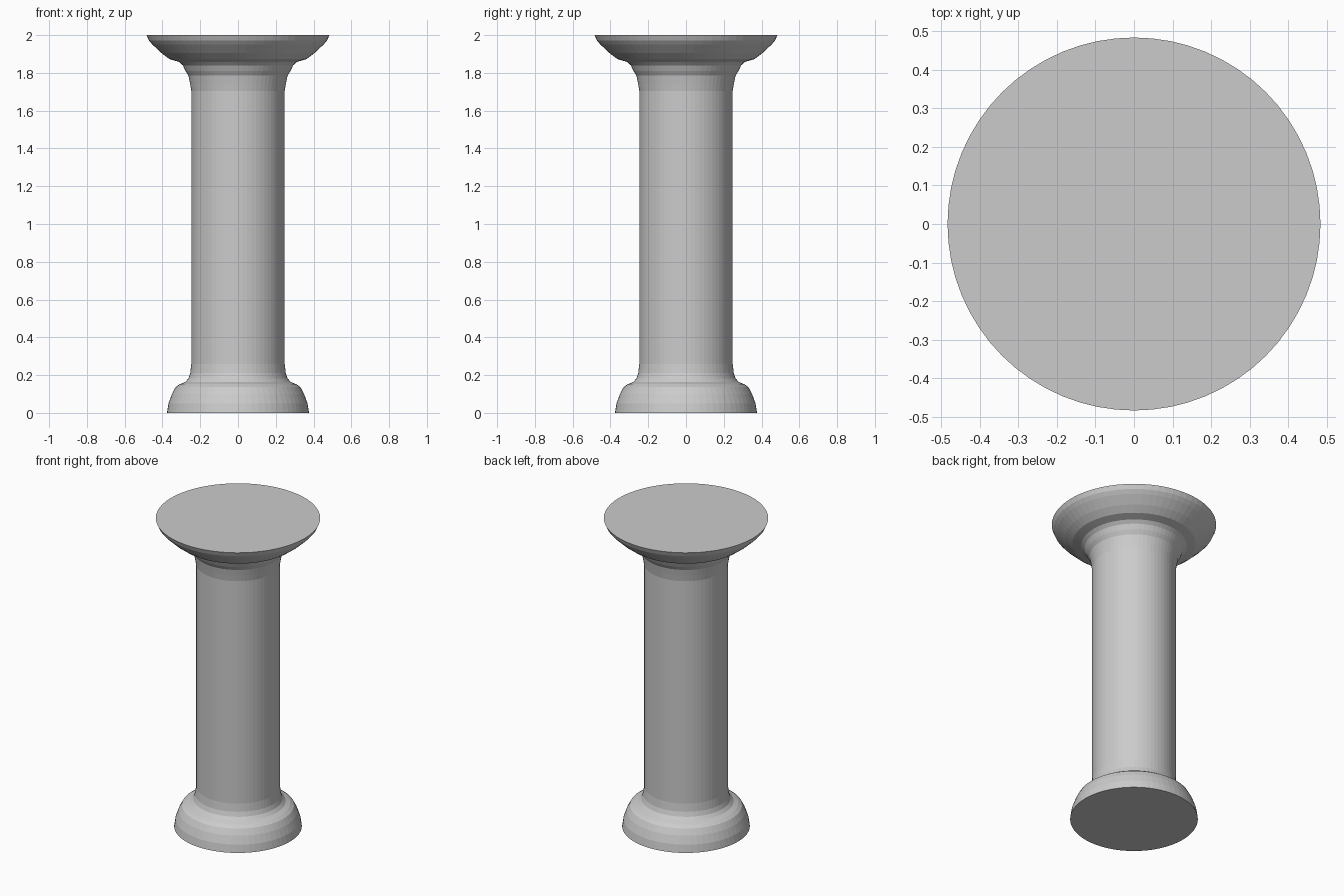
import bpy, bmesh, math

# Remove the default cube
cube = bpy.data.objects.get("Cube")
if cube:
    bpy.data.objects.remove(cube, do_unlink=True)

SIDES = 64

stone = bpy.data.materials.new("grey stone")
stone.use_nodes = True
colour = (0.6, 0.6, 0.6, 1)
stone.diffuse_color = colour
stone.node_tree.nodes["Principled BSDF"].inputs["Base Color"].default_value = colour


def turned_part(name, profile):
    """Turn a (radius, height) profile around the z axis."""
    bm = bmesh.new()
    rings = []
    for r, z in profile:
        rings.append([bm.verts.new((r * math.cos(math.tau * i / SIDES),
                                    r * math.sin(math.tau * i / SIDES), z))
                      for i in range(SIDES)])
    for low, high in zip(rings, rings[1:]):
        for i in range(SIDES):
            j = (i + 1) % SIDES
            bm.faces.new((low[i], low[j], high[j], high[i]))
    # Flat discs close both ends
    bm.faces.new(rings[0][::-1])
    bm.faces.new(rings[-1])
    mesh = bpy.data.meshes.new(name)
    bm.to_mesh(mesh)
    bm.free()
    mesh.materials.append(stone)
    obj = bpy.data.objects.new(name, mesh)
    bpy.context.collection.objects.link(obj)
    return obj


# One continuous column: rounded foot, plain shaft, flared capital
foot = [(0.376, 0), (0.368, 0.05), (0.35, 0.1), (0.33, 0.137), (0.308, 0.152),
        (0.28, 0.163), (0.263, 0.182), (0.253, 0.21), (0.247, 0.26)]
capital = [(0.247, 1.705), (0.254, 1.745), (0.262, 1.785), (0.278, 1.81),
           (0.292, 1.84), (0.311, 1.858), (0.363, 1.873), (0.405, 1.905),
           (0.453, 1.95), (0.472, 1.972), (0.484, 2.0)]
turned_part("column", foot + capital)
